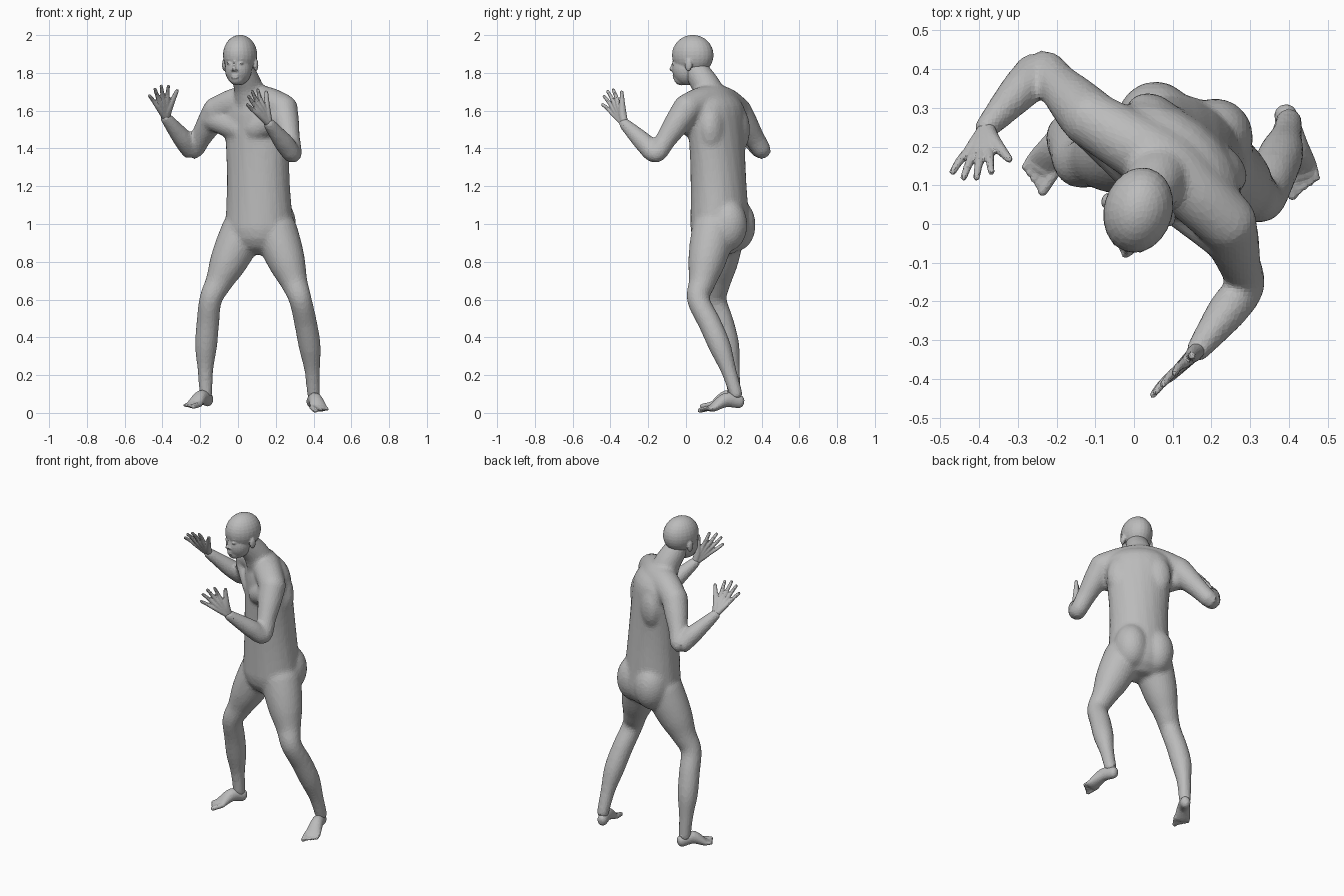
import bpy, bmesh, math
from mathutils import Vector, Matrix

cube = bpy.data.objects.get("Cube")
if cube:
    bpy.data.objects.remove(cube, do_unlink=True)

grey = bpy.data.materials.new("plain_grey")
grey.use_nodes = True
tone = (.5, .5, .5, 1)
grey.diffuse_color = tone
grey.node_tree.nodes["Principled BSDF"].inputs["Base Color"].default_value = tone

bm = bmesh.new()
SIDES = 20
UP = Vector((0, 0, 1))


def left_of(yaw):
    angle = math.radians(yaw)
    return Vector((math.cos(angle), -math.sin(angle), 0))


def front_of(yaw):
    angle = math.radians(yaw)
    return Vector((-math.sin(angle), -math.cos(angle), 0))


def ball(centre, radii, yaw=0):
    """Ellipsoid turned about the vertical."""
    matrix = (Matrix.Translation(centre) @ Matrix.Rotation(math.radians(-yaw), 4, 'Z')
              @ Matrix.Diagonal((*radii, 1)))
    bmesh.ops.create_uvsphere(bm, u_segments=24, v_segments=16, radius=1, matrix=matrix)


def spline(before, start, end, after, t):
    return .5 * (2 * start + (end - before) * t
                 + (2 * before - 5 * start + 4 * end - after) * t * t
                 + (3 * start - before - 3 * end + after) * t ** 3)


def tube(points, radii, wide=UP, steps=5):
    """Smooth tube with rounded ends; a radius may be a (width, depth) pair."""
    pairs = [r if isinstance(r, tuple) else (r, r) for r in radii]
    wides = wide if isinstance(wide, list) else [wide] * len(points)
    keys = [Vector((*p, *pair, *w)) for p, pair, w in zip(points, pairs, wides)]
    ends = [keys[0], *keys, keys[-1]]
    path = [spline(*ends[i:i + 4], k / steps) for i in range(len(keys) - 1) for k in range(steps)]
    path.append(keys[-1])
    spots = [Vector(key[:3]) for key in path]
    last = len(path) - 1
    rings = []

    def add_ring(centre, across, depth):
        angles = [math.tau * k / SIDES for k in range(SIDES)]
        rings.append([bm.verts.new(centre + across * math.cos(a) + depth * math.sin(a))
                      for a in angles])

    for i, key in enumerate(path):
        along = (spots[min(i + 1, last)] - spots[max(i - 1, 0)]).normalized()
        across = Vector(key[5:])
        across = (across - along * across.dot(along)).normalized()
        depth = along.cross(across) * key[4]
        across = across * key[3]
        dome = along * min(key[3], key[4])
        bends = [math.radians(a) for a in (65, 40, 20)]
        if i == 0:
            for b in bends:
                add_ring(spots[i] - dome * math.sin(b), across * math.cos(b), depth * math.cos(b))
        add_ring(spots[i], across, depth)
        if i == last:
            for b in reversed(bends):
                add_ring(spots[i] + dome * math.sin(b), across * math.cos(b), depth * math.cos(b))
    for lower, upper in zip(rings, rings[1:]):
        for k in range(SIDES):
            j = (k + 1) % SIDES
            bm.faces.new((lower[k], lower[j], upper[j], upper[k]))
    bm.faces.new(rings[0][::-1])
    bm.faces.new(rings[-1])


def limb(root, joint, tip, upper, lower, bow=(0, 0, 0)):
    """Two bones with radii spread along each; the lower one may bow. Allows for softening."""
    points = [root.lerp(joint, k / len(upper)) for k in range(len(upper))]
    shares = [k / (len(lower) - 1) for k in range(len(lower))]
    points += [joint.lerp(tip, t) + Vector(bow) * math.sin(math.pi * t) for t in shares]
    tube(points, [math.hypot(r, .018) for r in upper + lower], Vector((1, 0, 0)))


def hand(wrist, reach, spread):
    """Palm bones, four fanned fingers and a thumb."""
    reach, spread = Vector(reach).normalized(), Vector(spread).normalized()
    palm = reach.cross(spread).normalized()
    for finger in (-1.5, -.5, .5, 1.5):
        knuckle = wrist + reach * .105 + spread * finger * .021
        tip = wrist + reach * (.215 - .012 * finger ** 2) + spread * finger * .037
        middle = knuckle.lerp(tip, .5) + palm * .004
        tube([wrist.lerp(knuckle, t) for t in (0, .6, 1)], [.02, .016, .013], palm)
        tube([knuckle, middle, tip], [.013, .011, .009], palm)
    base = wrist + reach * .05 + spread * .025
    tip = wrist + reach * .135 + spread * .095
    tube([wrist, base, base.lerp(tip, .6), tip], [.02, .021, .014, .01], palm)


def foot(heel, toes, inner):
    """Foot wedge with five toes; inner is the side of the big toe."""
    heel, toes = Vector(heel), Vector(toes)
    ahead = (toes - heel).normalized()
    across = ahead.cross(UP).normalized() * inner
    sole = [heel.lerp(toes, t) for t in (0, .4, .8, .9)]
    sole[1] = sole[1] + UP * .024
    tube(sole, [(.03, .036), (.036, .038), (.046, .022), (.042, .015)], across)
    for k in range(5):
        root = sole[2] + across * .018 * (2 - k)
        tip = root + ahead * (.065 - .007 * k)
        size = .01 if k else .015
        tube([root, tip], [size, size * .9], across)


def finish(name, voxel, passes, ratio):
    """Blend everything built so far into one faceted skin."""
    bmesh.ops.recalc_face_normals(bm, faces=bm.faces)
    mesh = bpy.data.meshes.new(name)
    bm.to_mesh(mesh)
    bm.clear()
    mesh.materials.append(grey)
    part = bpy.data.objects.new(name, mesh)
    bpy.context.collection.objects.link(part)
    skin = part.modifiers.new("skin", 'REMESH')
    skin.mode, skin.voxel_size = 'VOXEL', voxel
    soft = part.modifiers.new("soften", 'SMOOTH')
    soft.factor, soft.iterations = .5, passes
    part.modifiers.new("facets", 'DECIMATE').ratio = ratio


# Key joints
neck_base = Vector((.08, .155, 1.65))
left_shoulder = Vector((.24, .005, 1.61))
left_elbow = Vector((.29, -.16, 1.37))
left_wrist = Vector((.165, -.325, 1.53))
right_shoulder = Vector((-.11, .27, 1.6))
right_elbow = Vector((-.24, .405, 1.385))
right_wrist = Vector((-.38, .25, 1.56))
left_ankle = Vector((.4, .265, .1))
right_ankle = Vector((-.17, .255, .1))

# Torso, twisting from the hips to the shoulders
pelvis, chest = Vector((.113, .18, .98)), Vector((.1, .16, 1.58))
levels = [k / 5 for k in range(6)]
tube([pelvis.lerp(chest, t) for t in levels],
     [(.185 + .015 * t - .02 * math.sin(math.pi * t), .155 - .03 * t) for t in levels],
     [left_of(16 + 22 * t) for t in levels])

# Shoulder girdle, chest muscles, shoulder blades and seat
tube([right_shoulder, right_shoulder.lerp(neck_base, .5) + UP * .012, neck_base,
      left_shoulder.lerp(neck_base, .5) + UP * .012, left_shoulder], [.075, .083, .088, .083, .078])
middle = Vector((.1, .16, 1.5))
for side, shoulder, elbow in ((1, left_shoulder, left_elbow), (-1, right_shoulder, right_elbow)):
    across, ahead = left_of(38) * side, front_of(38)
    armpit = shoulder.lerp(elbow, .2)
    tube([middle + across * .06 + ahead * .07, armpit + ahead * .015], [.065, .06])
    ball(middle + across * .1 - ahead * .06, (.085, .06, .13), 38)
    ball(pelvis + left_of(16) * side * .08 - front_of(16) * .065 + UP * .015, (.1, .105, .14), 16)
ball(pelvis + front_of(16) * .08 - UP * .05, (.035, .04, .055), 16)

# Neck
skull = Vector((.01, .032, 1.85))
tube([neck_base - UP * .05, neck_base.lerp(skull, .35), neck_base.lerp(skull, .7), skull],
     [.095, .078, .07, .062], left_of(16))

# Arms
for joints in ((left_shoulder, left_elbow, left_wrist),
               (right_shoulder, right_elbow, right_wrist)):
    limb(*joints, [.075, .066, .053], [.046, .05, .04, .027])

# Legs
thigh, shin = [.115, .108, .094, .07], [.058, .058, .056, .038, .031]
limb(Vector((.2, .145, .96)), Vector((.33, .065, .6)), left_ankle, thigh, shin, (.015, .015, 0))
limb(Vector((.025, .195, .96)), Vector((-.145, .155, .6)), right_ankle, thigh, shin, (-.012, .02, 0))
finish("body", .01, 16, .25)

# Head
def on_head(ahead, up, side=0):
    return skull + front_of(16) * ahead + UP * up + left_of(16) * side


def feature(radii, ahead, up, side=0):
    ball(on_head(ahead, up, side), radii, 16)


cranium, jaw, chin = (.089, .112, .107), (.071, .076, .086), (.04, .04, .036)
feature(cranium, -.004, .044)
feature(jaw, .03, -.03)
feature(chin, .058, -.08)
brow, lip = (.05, .02, .011), (.022, .01, .007)
feature(brow, .084, .024)
for level in (-.075, -.062):
    feature(lip, .096, level)
tube([on_head(.1, .015), on_head(.108, -.015), on_head(.115, -.03)], [.007, .008, .011])
for side in (-1, 1):
    feature((.014, .01, .008), .092, 0, side * .031)
    feature((.009, .012, .008), .103, -.035, side * .011)
    feature((.012, .02, .034), -.005, -.008, side * .087)
finish("head", .005, 6, .15)

# Hands
hand(left_wrist, (-.5, -.5, .8), (.5, .5, .7))
hand(right_wrist, (-.2, -.6, .75), (.9, 0, .45))
finish("hands", .004, 6, .15)

# Feet
foot((.392, .28, .06), (.437, .11, .02), 1)
foot((-.16, .27, .07), (-.25, .13, .04), -1)
finish("feet", .005, 5, .2)
bm.free()
